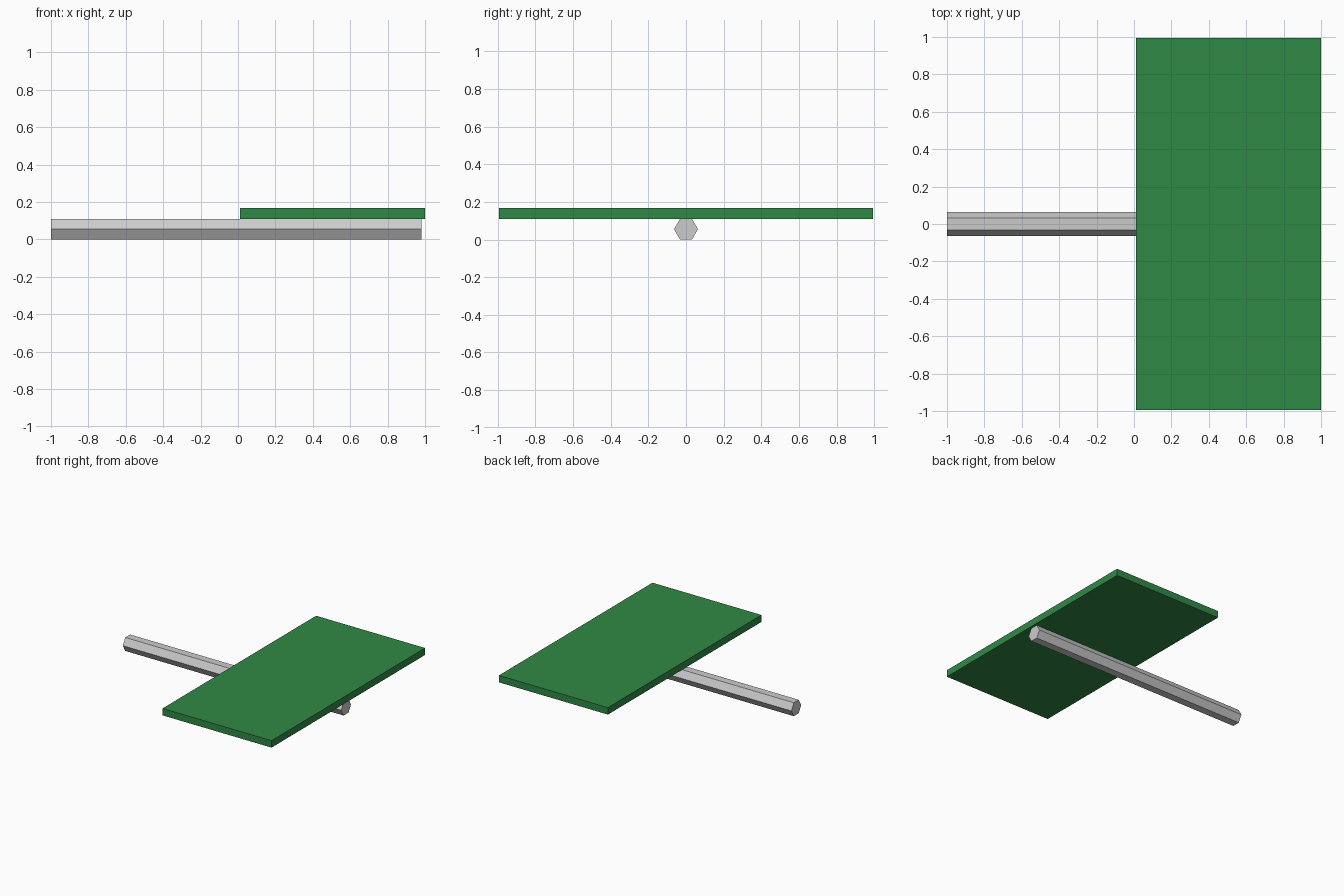
import bpy
from math import pi

if "Cube" in bpy.data.objects:
    bpy.data.objects.remove(bpy.data.objects["Cube"])

# Hexagonal pole along x, flat side up
pole_radius = 0.0635
pole_half_height = pole_radius * 3 ** 0.5 / 2
pole_start, pole_end = -1.0, 0.98
bpy.ops.mesh.primitive_cylinder_add(
    vertices=6, radius=pole_radius, depth=pole_end - pole_start,
    location=((pole_start + pole_end) / 2, 0, pole_half_height),
    rotation=(pi / 2, 0, pi / 2))
pole = bpy.context.object
pole.name = "pole"
# Spin about the pole's own axis so corners point along y
if max((pole.matrix_basis @ v.co).z for v in pole.data.vertices) > 2 * pole_half_height + 0.001:
    from mathutils import Matrix
    pole.data.transform(Matrix.Rotation(pi / 6, 4, 'Z'))

# Green panel resting on the pole
panel_start, panel_end = 0.012, 1.0
panel_bottom, panel_top = 0.11, 0.167
bpy.ops.mesh.primitive_cube_add(
    size=1,
    location=((panel_start + panel_end) / 2, 0, (panel_bottom + panel_top) / 2))
panel = bpy.context.object
panel.name = "panel"
panel.scale = (panel_end - panel_start, 1.988, panel_top - panel_bottom)
green = bpy.data.materials.new("green")
green.diffuse_color = (0.03, 0.25, 0.06, 1)
green.use_nodes = True
green.node_tree.nodes["Principled BSDF"].inputs["Base Color"].default_value = green.diffuse_color
panel.data.materials.append(green)
